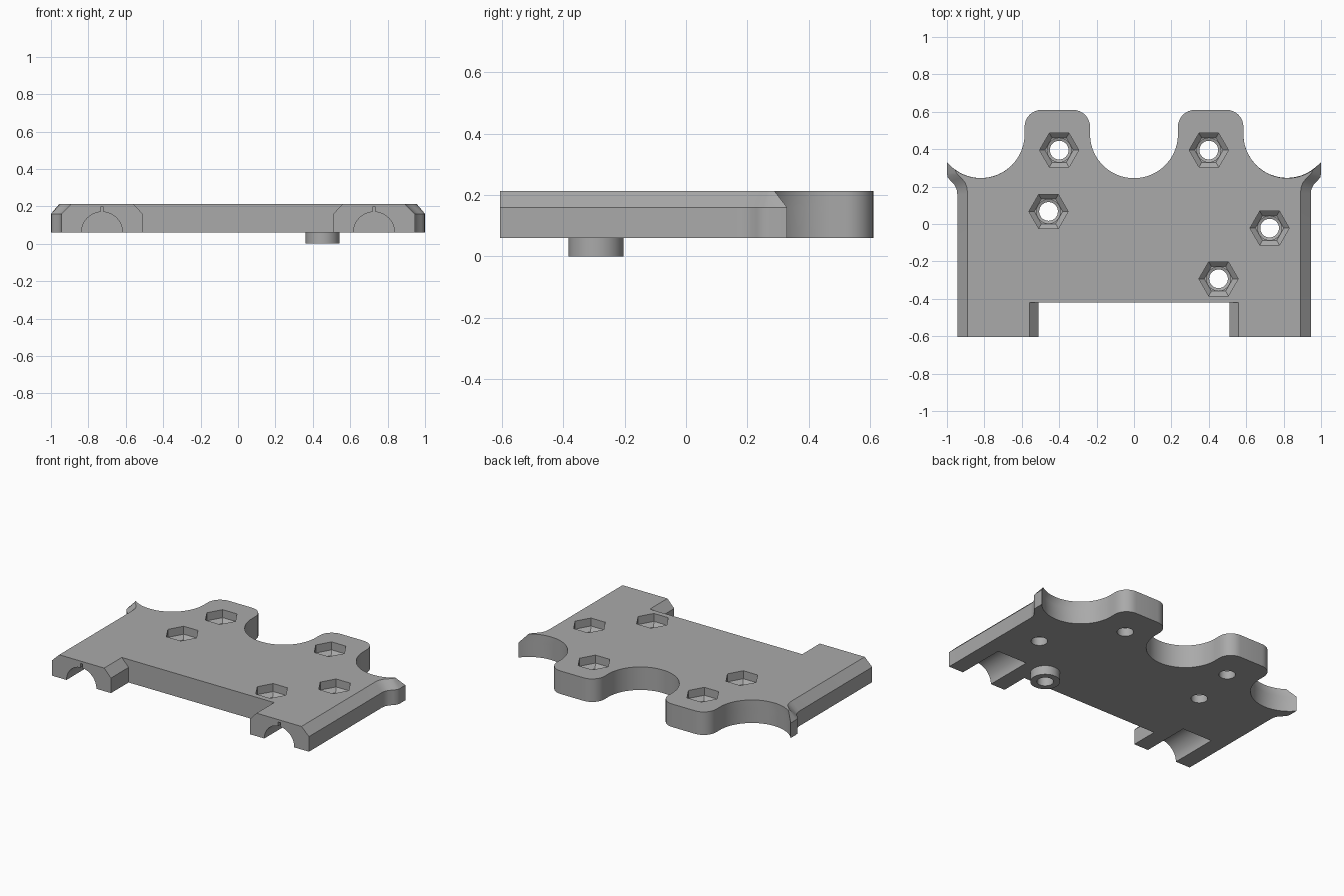
import bpy, bmesh, math
from math import radians, cos, sin

if "Cube" in bpy.data.objects:
    bpy.data.objects.remove(bpy.data.objects["Cube"])

Z0, ZC, Z1 = 0.06, 0.16, 0.213        # underside, chamfer start, top
R = 0.235                             # scallop radius

grey = bpy.data.materials.new("grey plastic")
grey.diffuse_color = (0.4, 0.4, 0.4, 1)
grey.use_nodes = True
grey.node_tree.nodes["Principled BSDF"].inputs["Base Color"].default_value = grey.diffuse_color


def arc(cx, cy, r, a0, a1, n):
    return [(cx + r * cos(radians(a0 + (a1 - a0) * i / n)),
             cy + r * sin(radians(a0 + (a1 - a0) * i / n))) for i in range(n + 1)]


def loft(name, rings):
    """Skin a stack of equal-length rings of 3D points and cap both ends."""
    bm = bmesh.new()
    rows = [[bm.verts.new(p) for p in ring] for ring in rings]
    n = len(rows[0])
    for a, b in zip(rows, rows[1:]):
        for i in range(n):
            j = (i + 1) % n
            bm.faces.new((a[i], a[j], b[j], b[i]))
    bm.faces.new(rows[0][::-1])
    bm.faces.new(rows[-1])
    bmesh.ops.recalc_face_normals(bm, faces=bm.faces)
    mesh = bpy.data.meshes.new(name)
    bm.to_mesh(mesh)
    bm.free()
    mesh.materials.append(grey)
    ob = bpy.data.objects.new(name, mesh)
    bpy.context.collection.objects.link(ob)
    return ob


def turned(name, x, y, steps, sides):
    """Stack of regular polygons given as (radius, z) steps."""
    return loft(name, [[(px, py, z) for px, py in arc(x, y, r, 0, 360, sides)[:-1]]
                       for r, z in steps])


def cut(ob, cutter):
    mod = ob.modifiers.new("cut", 'BOOLEAN')
    mod.operation, mod.solver, mod.object = 'DIFFERENCE', 'EXACT', cutter
    bpy.context.view_layer.objects.active = ob
    bpy.ops.object.modifier_apply(modifier=mod.name)
    bpy.data.objects.remove(cutter)


def outline(notch_x, side, start_angle):
    """Plate outline: right half from notch to rear, then mirrored."""
    half = [(notch_x, -0.42), (notch_x, -0.605), (side[0][0], -0.605)] + side
    half += arc(0.82, 0.48, R, start_angle, -180, 28)       # outer scallop
    half += arc(0.495, 0.52, 0.09, 0, 90, 8)                # tab corners
    half += arc(0.325, 0.52, 0.09, 90, 180, 8)
    half += arc(0, 0.48, R, 0, -90, 20)                     # half of middle scallop
    return half + [(-x, y) for x, y in half[-2::-1]]


# Plate with chamfered sides and flared rear horns
outer = [(0.945, 0.16), (0.948, 0.185), (0.96, 0.21), (0.98, 0.23), (0.996, 0.25), (1.0, 0.27)]
inner = [(0.89, 0.16), (0.893, 0.195), (0.905, 0.225), (0.925, 0.247), (0.942, 0.263), (0.95, 0.275)]
low = outline(0.51, outer, -40)
top = outline(0.56, inner, -54.9)
plate = loft("mounting_plate", [[(x, y, z) for x, y in pts]
                                for pts, z in ((low, Z0), (low, ZC), (top, Z1))])

# Half-round channels with a thin relief slot under the front legs
for s in (-1, 1):
    prof = [(s * 0.727 - 0.11, 0.0)] + [(s * 0.727 - x, z) for x, z in arc(0, Z0, 0.11, 0, 86, 14)]
    prof += [(s * 0.727 - 0.0077, 0.197), (s * 0.727 + 0.0077, 0.197)]
    prof += [(s * 0.727 + x, z) for x, z in arc(0, Z0, 0.11, 86, 0, 14)] + [(s * 0.727 + 0.11, 0.0)]
    cut(plate, loft("channel_cutter", [[(x, y, z) for x, z in prof] for y in (-0.7, -0.275)]))

# Hex nut pockets with tapered floors and through holes
BOSS = (0.452, -0.293)
for x, y in [(-0.4, 0.395), (0.4, 0.395), (-0.457, 0.067), (0.725, -0.022), BOSS]:
    cut(plate, turned("hex_cutter", x, y, [(0.076, 0.135), (0.105, ZC), (0.105, 0.3)], 6))
    cut(plate, turned("hole_cutter", x, y, [(0.05, -0.1), (0.05, 0.115), (0.064, 0.12), (0.064, 0.2)], 32))

# Locating boss on the underside
boss = turned("locating_boss", *BOSS, [(0.09, 0), (0.09, Z0)], 40)
cut(boss, turned("boss_cutter", *BOSS, [(0.05, -0.1), (0.05, 0.2)], 32))

for ob in (plate, boss):
    bpy.ops.object.select_all(action='DESELECT')
    ob.select_set(True)
    bpy.context.view_layer.objects.active = ob
    bpy.ops.object.shade_smooth_by_angle(angle=radians(30))
